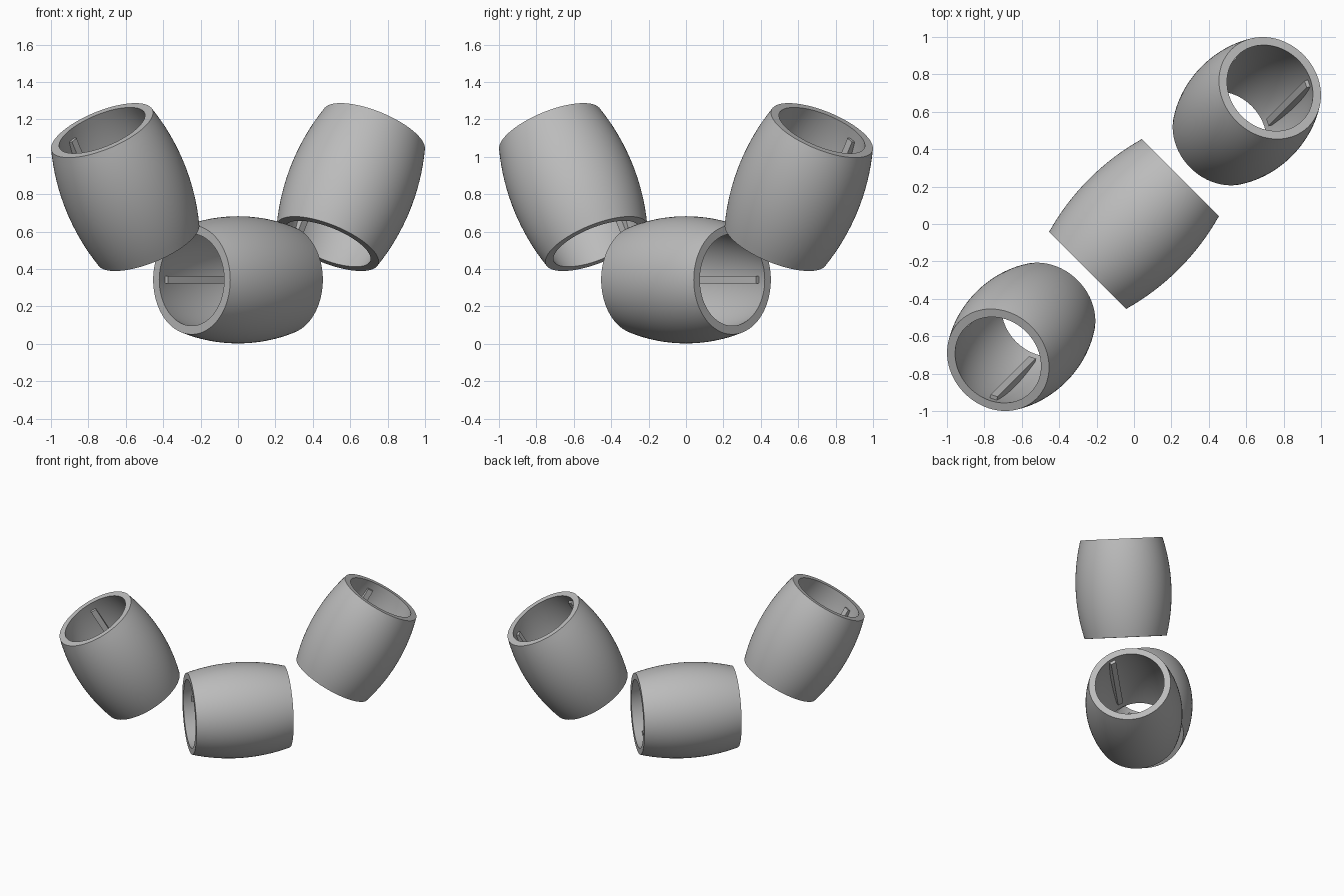
import bpy, bmesh, math
from mathutils import Matrix, Vector

cube = bpy.data.objects.get("Cube")
if cube:
    bpy.data.objects.remove(cube, do_unlink=True)

HALF, MID_R, END_R, WALL = 0.35, 0.34, 0.2915, 0.046
RIB_HALF, RIB_R, RIB_WIDTH = 0.29, 0.24, 0.04
STEPS, SIDES = 16, 96

grey = bpy.data.materials.new("plain_grey")
grey.use_nodes = True
colour = (0.5, 0.5, 0.5, 1)
grey.diffuse_color = colour
grey.node_tree.nodes["Principled BSDF"].inputs["Base Color"].default_value = colour


def outer_radius(t):
    """Circular bulge through the end and middle radii."""
    sag = MID_R - END_R
    arc = (HALF ** 2 + sag ** 2) / (2 * sag)
    return MID_R - arc + math.sqrt(arc ** 2 - t ** 2)


def stations(half):
    return [half * (2 * i / STEPS - 1) for i in range(STEPS + 1)]


def finish(name, bm, matrix, smooth):
    bmesh.ops.recalc_face_normals(bm, faces=bm.faces)
    mesh = bpy.data.meshes.new(name)
    bm.to_mesh(mesh)
    bm.free()
    mesh.materials.append(grey)
    obj = bpy.data.objects.new(name, mesh)
    bpy.context.collection.objects.link(obj)
    obj.matrix_world = matrix
    if smooth:
        bpy.ops.object.select_all(action='DESELECT')
        obj.select_set(True)
        bpy.context.view_layer.objects.active = obj
        bpy.ops.object.shade_smooth_by_angle(angle=math.radians(35))
    return obj


def make_shell(name, matrix):
    """Barrel tube: closed wall section revolved around its axis."""
    ts = stations(HALF)
    section = [(outer_radius(t), t) for t in ts]
    section += [(outer_radius(t) - WALL, t) for t in reversed(ts)]
    bm = bmesh.new()
    verts = [bm.verts.new((r, 0, t)) for r, t in section]
    edges = [bm.edges.new((v, verts[i - 1])) for i, v in enumerate(verts)]
    bmesh.ops.spin(bm, geom=verts + edges, cent=(0, 0, 0), axis=(0, 0, 1),
                   angle=math.tau, steps=SIDES, use_merge=True)
    bmesh.ops.remove_doubles(bm, verts=bm.verts, dist=1e-5)
    finish(name, bm, matrix, True)


def make_rib(name, matrix):
    """Straight inner edge, curved back seated in the tube wall."""
    bm = bmesh.new()
    w = RIB_WIDTH / 2
    rings = []
    for t in stations(RIB_HALF):
        back = outer_radius(t) - WALL + 0.01
        rings.append([bm.verts.new(p) for p in
                      ((RIB_R, -w, t), (RIB_R, w, t), (back, w, t), (back, -w, t))])
    for a, b in zip(rings, rings[1:]):
        for i in range(4):
            j = (i + 1) % 4
            bm.faces.new((a[i], a[j], b[j], b[i]))
    bm.faces.new(rings[0])
    bm.faces.new(rings[-1])
    finish(name, bm, matrix, False)


def placement(along, height, tilt):
    """Tube frame lying in the vertical diagonal plane."""
    diagonal = Vector((1, 1, 0)).normalized()
    side = Vector((-1, 1, 0)).normalized()
    axis = diagonal * math.cos(tilt) + Vector((0, 0, math.sin(tilt)))
    frame = Matrix((side, axis.cross(side), axis)).transposed().to_4x4()
    return Matrix.Translation(diagonal * along + Vector((0, 0, height))) @ frame


# Level middle tube and two tubes leaning outward
for label, along, height, tilt in (("middle", 0, 0.342, 0),
                                   ("left", 0.853, 0.838, 60),
                                   ("right", -0.853, 0.838, 120)):
    base = placement(along, height, math.radians(tilt))
    make_shell(label + "_barrel_tube", base)
    for k in range(3):
        turn = Matrix.Rotation(k * math.tau / 3, 4, 'Z')
        make_rib(f"{label}_inner_rib_{k + 1}", base @ turn)
